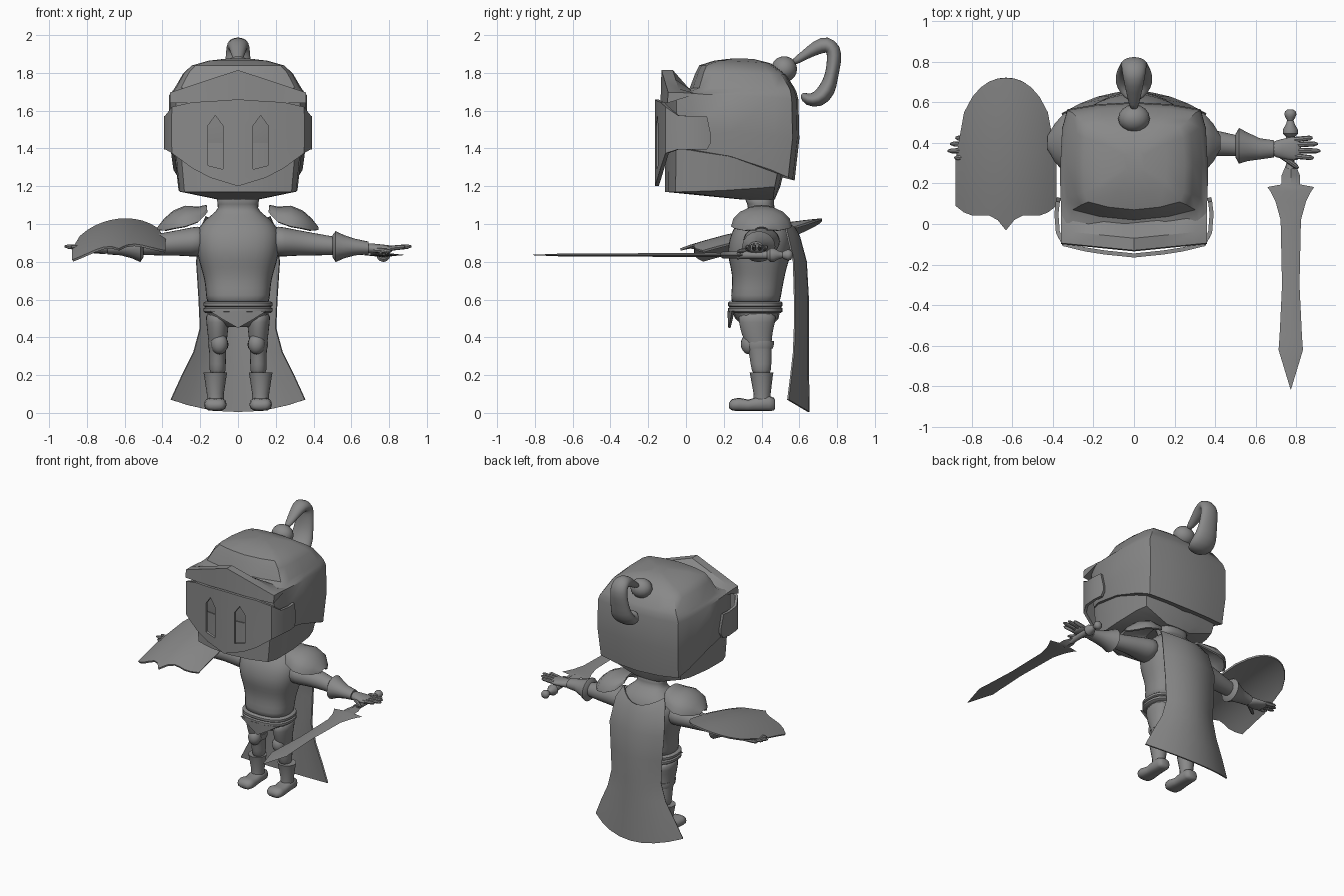
import bpy, bmesh, math
from mathutils import Vector

cube = bpy.data.objects.get("Cube")
if cube:
    bpy.data.objects.remove(cube)

steel = bpy.data.materials.new("steel_grey")
steel.use_nodes = True
GREY = (0.25, 0.25, 0.25, 1)
steel.diffuse_color = GREY
steel.node_tree.nodes["Principled BSDF"].inputs["Base Color"].default_value = GREY
X, Y, Z = Vector((1, 0, 0)), Vector((0, 1, 0)), Vector((0, 0, 1))
parts = []


def add(name, bm, mirror=False, smooth=0, thick=0, angle=40):
    bmesh.ops.recalc_face_normals(bm, faces=bm.faces)
    mesh = bpy.data.meshes.new(name)
    bm.to_mesh(mesh)
    bm.free()
    mesh.materials.append(steel)
    ob = bpy.data.objects.new(name, mesh)
    bpy.context.collection.objects.link(ob)
    if thick:
        mod = ob.modifiers.new("thickness", 'SOLIDIFY')
        mod.thickness, mod.offset = thick, 0
    if smooth:
        ob.modifiers.new("smooth", 'SUBSURF').levels = smooth
    if mirror:
        ob.modifiers.new("mirror", 'MIRROR').use_mirror_merge = False
    parts.append((ob, angle))
    return ob


def skin(rows, closed=True, caps=True):
    """Bridge rows of points into one surface."""
    bm = bmesh.new()
    vs = [[bm.verts.new(p) for p in row] for row in rows]
    n = len(vs[0])
    for a, b in zip(vs, vs[1:]):
        for i in range(n if closed else n - 1):
            j = (i + 1) % n
            bm.faces.new((a[i], a[j], b[j], b[i]))
    if closed and caps:
        bm.faces.new(vs[0][::-1])
        bm.faces.new(vs[-1])
    return bm


def tube(name, path, side, up=None, n=12, power=2, **kw):
    """Oval rings along a path of (point, half size on side, half size on up)."""
    pts = [Vector(p) for p, a, b in path]
    rows = []
    for i, (p, a, b) in enumerate(path):
        tangent = pts[min(i + 1, len(pts) - 1)] - pts[max(i - 1, 0)]
        normal = up or tangent.cross(side).normalized()
        row = []
        for k in range(n):
            c, s = math.cos(math.tau * k / n), math.sin(math.tau * k / n)
            u = math.copysign(abs(c) ** (2 / power), c)
            v = math.copysign(abs(s) ** (2 / power), s)
            row.append(pts[i] + side * a * u + normal * b * v)
        rows.append(row)
    return add(name, skin(rows), **kw)


def column(name, levels, x=0, **kw):
    """Upright oval form from (z, half width, front y, back y)."""
    return tube(name, [((x, (f + b) / 2, z), w, (b - f) / 2) for z, w, f, b in levels],
                X, Y, **kw)


def ball(name, centre, size, **kw):
    bm = bmesh.new()
    bmesh.ops.create_uvsphere(bm, u_segments=16, v_segments=10, radius=1)
    bmesh.ops.scale(bm, vec=size, verts=bm.verts)
    bmesh.ops.translate(bm, vec=centre, verts=bm.verts)
    return add(name, bm, **kw)


# Helmet: squarish plan with a pointed brow, stacked in levels
PLAN = [(0, 0), (.5, .03), (.9, .09), (.98, .2), (1, .5), (.97, .82), (.9, .95), (.5, .985), (0, 1)]
LOOP = PLAN + [(-x, t) for x, t in PLAN[-2:0:-1]]


def helmet(name, levels, **kw):
    rows = [[(w * x, f + (b - f) * t, zf + (zb - zf) * t * t) for x, t in LOOP]
            for w, f, b, zf, zb in levels]
    return add(name, skin(rows), **kw)


helmet("helmet_dome", [
    (.352, -.10, .575, 1.40, 1.23), (.365, -.115, .60, 1.50, 1.45),
    (.365, -.115, .595, 1.69, 1.66), (.35, -.04, .585, 1.70, 1.70),
    (.335, .02, .575, 1.72, 1.72), (.29, .05, .53, 1.80, 1.79),
    (.25, .07, .50, 1.84, 1.815), (.16, .15, .45, 1.865, 1.85),
    (.05, .25, .36, 1.877, 1.873)])
helmet("helmet_jaw", [
    (.34, -.11, .53, 1.43, 1.33), (.315, -.11, .50, 1.17, 1.20),
    (.11, .29, .47, 1.13, 1.13)])

# Raised brow band, highest in the middle
rows = []
for x in (-.36, -.3, -.15, 0, .15, .3, .36):
    d = abs(x)
    front, top = -.135 + .1 * d, 1.815 - .33 * d
    rows.append([(x, front, 1.64), (x, front + .005, top),
                 (x, front + .065, top), (x, front + .16, 1.69)])
add("helmet_brow", skin(rows), angle=30)

# Visor: wraps round the front, pointed at the chin, with side tabs
half = [(0, -.155, 1.66, 1.20), (.145, -.14, 1.65, 1.245), (.24, -.125, 1.645, 1.295),
        (.345, -.10, 1.62, 1.375), (.375, -.04, 1.575, 1.395),
        (.382, .05, 1.57, 1.395), (.375, .11, 1.57, 1.395), (.37, .13, 1.47, 1.43)]
strip = [(-x, y, t, b) for x, y, t, b in half[:0:-1]] + half
visor = add("visor", skin([[(x, y, t + (b - t) * k / 4) for x, y, t, b in strip]
                           for k in range(5)], closed=False), thick=.02)
slit = [(.08, 1.29), (.16, 1.31), (.16, 1.52), (.12, 1.575), (.08, 1.52)]
for s in (-1, 1):
    cutter = add("eye_slit_cutter", skin([[(s * x, y, z) for x, z in slit] for y in (-.3, 0)]))
    cutter.hide_render = True
    cutter.hide_set(True)
    parts.pop()
    cut = visor.modifiers.new("eye_slit", 'BOOLEAN')
    cut.operation, cut.object, cut.solver = 'DIFFERENCE', cutter, 'EXACT'

# Plume on its ball mount
ball("plume_mount", (0, .52, 1.82), (.078, .068, .068))
plume = [(.56, 1.85, .02, .02), (.63, 1.895, .035, .025), (.69, 1.935, .05, .04),
         (.745, 1.955, .06, .05), (.785, 1.925, .065, .045), (.785, 1.86, .07, .04),
         (.77, 1.78, .075, .035), (.75, 1.71, .09, .05), (.70, 1.655, .1, .05),
         (.64, 1.655, .07, .035), (.61, 1.69, .03, .015)]
tube("plume", [((0, y, z), a, b) for y, z, a, b in plume], X, smooth=1, angle=60)

# Torso, neck, belt and hips
column("torso", [(.56, .17, .235, .50), (.62, .172, .235, .505), (.70, .178, .245, .52),
                 (.77, .20, .235, .535), (.84, .22, .215, .56), (.92, .232, .225, .575),
                 (.98, .215, .25, .56), (1.03, .17, .29, .53), (1.07, .11, .325, .48),
                 (1.10, .105, .33, .46), (1.16, .13, .29, .48)],
       n=16, power=2.5, smooth=1, angle=60)
for z in (.545, .575):
    column("belt_band", [(z - .016, .172, .232, .502), (z - .008, .183, .222, .512),
                         (z + .008, .183, .222, .512), (z + .016, .172, .232, .502)],
           n=24, power=2.5)
column("hips", [(.55, .165, .24, .50), (.50, .155, .26, .49), (.455, .07, .31, .45)],
       n=16, power=2.5)
add("tabard_flap", skin([[(-.15, .25, .54), (0, .225, .54), (.15, .25, .54)],
                         [(-.07, .24, .49), (0, .23, .45), (.07, .24, .49)]], closed=False),
    thick=.012)

# Legs, knees and boots
column("thigh", [(.54, .07, .27, .49), (.48, .062, .275, .475), (.42, .056, .29, .46),
                 (.36, .048, .315, .455), (.32, .046, .33, .455), (.26, .045, .34, .455),
                 (.19, .045, .35, .45)], x=.108, mirror=True, smooth=1, angle=60)
ball("knee_cap", (.098, .335, .365), (.045, .045, .055), mirror=True)
column("knee_strap", [(.34, .05, .315, .46), (.36, .055, .31, .465), (.38, .052, .31, .465)],
       x=.105, mirror=True)
column("boot_shaft", [(.06, .045, .355, .45), (.10, .045, .358, .448), (.20, .06, .34, .46),
                      (.213, .063, .337, .463), (.213, .05, .35, .45)],
       x=.12, n=16, mirror=True)
foot = [(.228, .035, .025, .055), (.245, .055, .012, .073), (.28, .06, .01, .08),
        (.33, .052, .01, .07), (.38, .05, .01, .085), (.44, .05, .01, .09),
        (.465, .04, .012, .08), (.472, .025, .025, .065)]
tube("boot_foot", [((.12, y, (a + b) / 2), w, (b - a) / 2) for y, w, a, b in foot],
     X, Z, power=2.8, mirror=True, angle=60)

# Arms, gauntlets and hands
tube("arm", [((.17, .40, .91), .11, .09), ((.25, .40, .905), .10, .08),
             ((.32, .40, .90), .08, .07), ((.40, .40, .893), .065, .062),
             ((.50, .385, .885), .055, .052), ((.58, .38, .88), .045, .042)],
     Y, Z, mirror=True, smooth=1, angle=60)
tube("gauntlet_cuff", [((.50, .385, .883), .058, .058), ((.517, .385, .88), .088, .082),
                       ((.56, .38, .88), .07, .062), ((.62, .37, .878), .052, .044),
                       ((.69, .37, .873), .042, .034)], Y, Z, n=16, mirror=True)
tube("palm", [((.67, .37, .872), .038, .032), ((.73, .37, .868), .05, .028),
              ((.79, .372, .868), .065, .022), ((.825, .372, .87), .055, .014)],
     Y, Z, mirror=True, smooth=1, angle=60)
for name, ends in (("index_finger", ((.79, .335, .87), (.885, .325, .88))),
                   ("middle_finger", ((.79, .362, .87), (.918, .36, .882))),
                   ("ring_finger", ((.79, .39, .87), (.905, .395, .882))),
                   ("little_finger", ((.79, .415, .87), (.88, .425, .878))),
                   ("thumb", ((.72, .34, .862), (.81, .275, .855)))):
    a, b = Vector(ends[0]), Vector(ends[1])
    tube(name, [(a, .014, .014), (a.lerp(b, .85), .012, .012), (b, .005, .005)],
         Z, n=8, mirror=True)

# Shoulder guards: arched shells flaring out to a point
rows = []
for x, top, edge, w in ((.165, 1.095, 1.06, .08), (.21, 1.085, 1.01, .135), (.28, 1.09, .985, .155),
                        (.34, 1.065, .975, .14), (.385, 1.025, .965, .09), (.42, .98, .968, .03)):
    rows.append([(x, .40 - w * math.cos(math.pi * k / 8),
                  edge + (top - edge) * math.sin(math.pi * k / 8)) for k in range(9)])
add("shoulder_guard", skin(rows, closed=False), mirror=True, thick=.014)

# Cape: (z, rise at the edges, half width, middle y, edge y)
rows = []
for z, rise, w, mid, edge in ((.98, .06, .17, .575, .48), (.93, .04, .20, .60, .53),
                              (.80, 0, .22, .635, .57), (.62, 0, .208, .645, .575),
                              (.45, 0, .20, .645, .575), (.32, 0, .235, .645, .57),
                              (.18, .01, .30, .647, .555), (.005, .065, .355, .65, .54)):
    rows.append([(w * u, mid + (edge - mid) * u * u, z + rise * u * u)
                 for u in [k / 4 - 1 for k in range(9)]])
add("cape", skin(rows, closed=False), thick=.01, angle=60)

# Shield: bowed plate, rounded at one end and scalloped to a point at the other
rows = []
for k in range(13):
    u = k / 6 - 1
    dx = .245 * u
    far = .32 + .40 * math.sqrt(max(0, 1 - abs(u) ** 2.2))
    near = -.03 + .12 * abs(u) ** .7 + .02 * math.sin(math.tau * abs(u))
    row = []
    for j in range(9):
        y = near + (far - near) * j / 8
        ridge = .865 + .33 * (y + .03) - .16 * (y + .03) ** 2
        row.append((-.63 + dx, y, ridge + .1 * dx - 1.2 * dx * dx))
    rows.append(row)
add("shield", skin(rows, closed=False), thick=.012, angle=50)

# Sword: turned grip, winged guard and long flat blade
grip = [(.565, .012), (.555, .026), (.54, .03), (.525, .024), (.51, .016), (.49, .022), (.465, .037),
        (.445, .037), (.43, .022), (.36, .02), (.30, .02), (.27, .024)]
tube("sword_grip", [((.77, y, .836), r, r) for y, r in grip], X, Z)
blade = [(.30, .02, .018), (.24, .045, .018), (.195, .045, .018), (.182, .115, .01),
         (.16, .1, .012), (.11, .075, .012), (.02, .05, .01), (-.3, .043, .009),
         (-.55, .055, .008), (-.62, .06, .008), (-.67, .045, .007), (-.815, .001, .001)]
tube("sword_blade", [((.772, y, .836), w, t) for y, w, t in blade], X, Z, n=4, angle=20)

# Bake modifiers, then shade smooth with sharp edges kept
graph = bpy.context.evaluated_depsgraph_get()
baked = [bpy.data.meshes.new_from_object(ob.evaluated_get(graph)) for ob, _ in parts]
for (ob, angle), mesh in zip(parts, baked):
    ob.modifiers.clear()
    ob.data = mesh
    mesh.shade_smooth()
    mesh.set_sharp_from_angle(angle=math.radians(angle))
